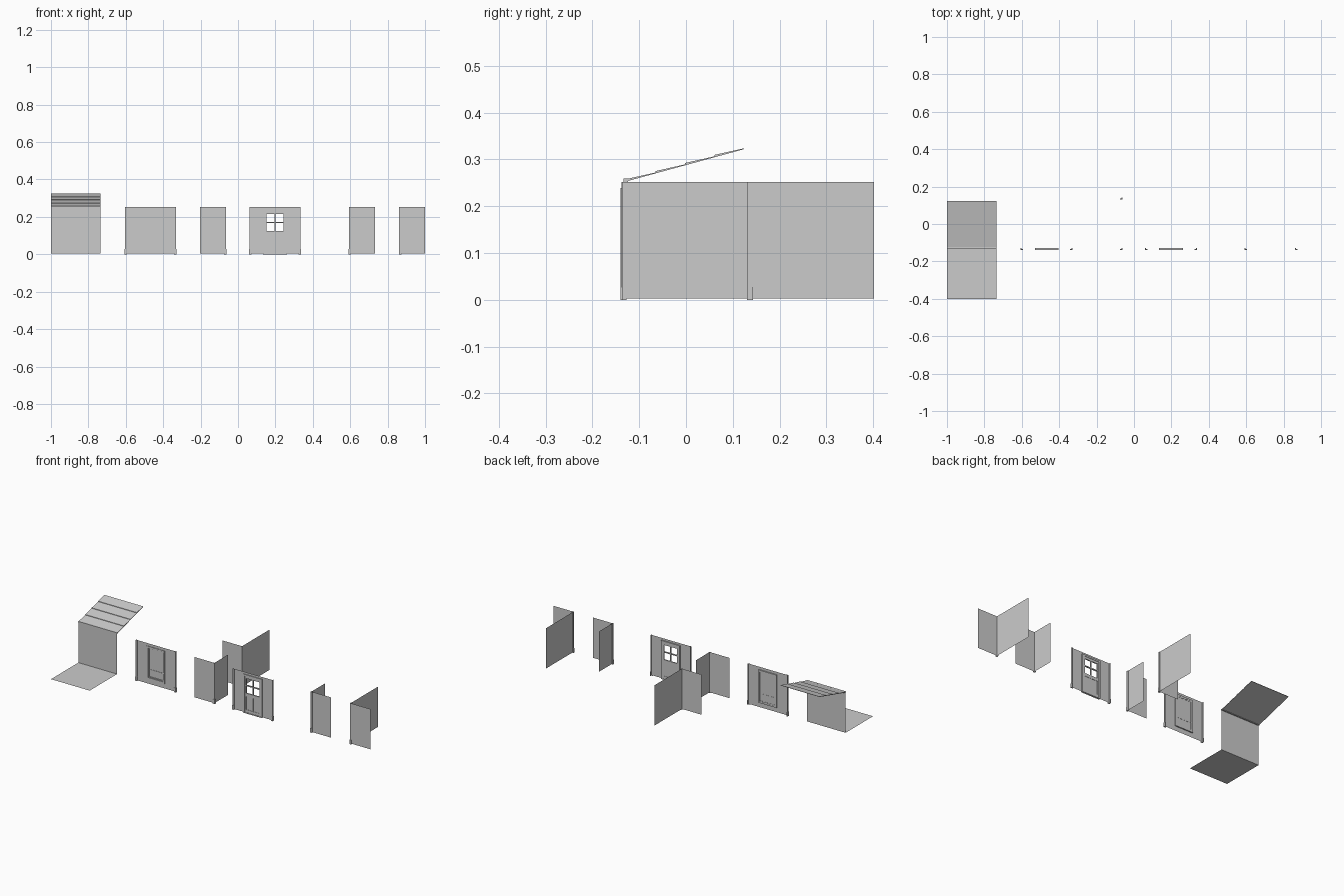
import bpy, bmesh

if "Cube" in bpy.data.objects:
    bpy.data.objects.remove(bpy.data.objects["Cube"])

Y0 = -0.135          # front wall line
H0, H1 = 0.003, 0.252
FULL, HALF = 0.267, 0.134


def finish(name, bm, recalc=True):
    if recalc:
        bmesh.ops.recalc_face_normals(bm, faces=bm.faces)
    me = bpy.data.meshes.new(name)
    bm.to_mesh(me)
    bm.free()
    ob = bpy.data.objects.new(name, me)
    bpy.context.collection.objects.link(ob)
    return ob


def strip(name, points, vec):
    """Open ribbon: a path swept along a vector."""
    bm = bmesh.new()
    a = [bm.verts.new(p) for p in points]
    b = [bm.verts.new([p[i] + vec[i] for i in range(3)]) for p in points]
    for i in range(len(a) - 1):
        bm.faces.new((a[i], a[i + 1], b[i + 1], b[i]))
    return finish(name, bm)


def prism(name, points, vec):
    """Closed solid: a polygon swept along a vector."""
    bm = bmesh.new()
    f = bm.faces.new([bm.verts.new(p) for p in points])
    r = bmesh.ops.extrude_face_region(bm, geom=[f], use_keep_orig=True)
    vs = [g for g in r["geom"] if isinstance(g, bmesh.types.BMVert)]
    bmesh.ops.translate(bm, verts=vs, vec=vec)
    return finish(name, bm)


def boxes(name, items):
    """Several boxes (x0, x1, y0, y1, z0, z1) in one object."""
    bm = bmesh.new()
    for x0, x1, y0, y1, z0, z1 in items:
        r = bmesh.ops.create_cube(bm, size=1)
        for v in r["verts"]:
            v.co = ((x0 + x1) / 2 + v.co.x * (x1 - x0),
                    (y0 + y1) / 2 + v.co.y * (y1 - y0),
                    (z0 + z1) / 2 + v.co.z * (z1 - z0))
    return finish(name, bm)


def post(name, cx, cy, s):
    """L-shaped corner post with a thicker foot; s is the outward x side."""
    for part, t, w, z0, z1 in (("post", 0.003, 0.007, 0.001, 0.252),
                               ("foot", 0.005, 0.008, 0, 0.027)):
        pts = [(cx - s * w, cy, z0), (cx - s * w, cy - t, z0),
               (cx + s * t, cy - t, z0), (cx + s * t, cy + w, z0),
               (cx, cy + w, z0), (cx, cy, z0)]
        prism(f"{name}_{part}", pts, (0, 0, z1 - z0))


def pierced_wall(name, cx, hx0, hx1, hz0, hz1):
    """Flat wall with a rectangular opening and posts at both ends."""
    a, b = cx - FULL / 2, cx + FULL / 2
    bm = bmesh.new()
    for x0, x1, z0, z1 in ((a, hx0, H0, H1), (hx1, b, H0, H1),
                           (hx0, hx1, hz1, H1), (hx0, hx1, H0, hz0)):
        if z1 - z0 > 0.001:
            bm.faces.new([bm.verts.new((x, Y0, z)) for x, z in
                          ((x0, z0), (x1, z0), (x1, z1), (x0, z1))])
    finish(name, bm, False)
    post(name + "_left", a, Y0, -1)
    post(name + "_right", b, Y0, 1)


def frame(x0, x1, z0, z1, w, ya, yb, sill=True):
    r = [(x0, x0 + w, ya, yb, z0, z1), (x1 - w, x1, ya, yb, z0, z1),
         (x0 + w, x1 - w, ya, yb, z1 - w, z1)]
    if sill:
        r.append((x0 + w, x1 - w, ya, yb, z0, z0 + w))
    return r


# floor, plain wall and stepped roof
strip("floor_and_wall", [(-1, -0.4, H0), (-1, -0.132, H0), (-1, -0.132, H1)],
      (0.265, 0, 0))
ya, yb, za, zb, n = -0.128, 0.124, 0.253, 0.322, 4
slope = (zb - za) / (yb - ya)
profile = [(-1, ya, za)]
for i in range(n):
    p, q = ya + (yb - ya) * i / n, ya + (yb - ya) * (i + 1) / n
    profile += [(-1, p, za + slope * (p - ya) + 0.005),
                (-1, q, za + slope * (q - ya) + 0.002)]
profile.append((-1, yb, zb))
prism("roof_boards", profile, (0.265, 0, 0))
boxes("roof_edge_trim", [(-1, -0.735, -0.134, -0.124, 0.252, 0.259)])

# window wall
wx = -0.467
pierced_wall("window_wall", wx, wx - 0.056, wx + 0.056, 0.037, 0.23)
boxes("window_frame", frame(wx - 0.062, wx + 0.062, 0.032, 0.235, 0.010, -0.138, -0.128))
boxes("window_sash", frame(wx - 0.052, wx + 0.052, 0.042, 0.225, 0.005, -0.134, -0.129))
strip("window_pane", [(wx - 0.05, -0.130, 0.044), (wx + 0.05, -0.130, 0.044)],
      (0, 0, 0.18))
boxes("window_rail", [(wx - 0.048, wx + 0.048, -0.132, -0.129, 0.088, 0.092)])

# door wall
dx = 0.197
pierced_wall("door_wall", dx, dx - 0.058, dx + 0.058, H0, 0.232)
boxes("door_frame", frame(dx - 0.064, dx + 0.064, 0, 0.239, 0.010, -0.140, -0.128, False)
      + [(dx - 0.054, dx + 0.054, -0.140, -0.128, 0, 0.005)])
ds = []
for s in (-1, 1):
    u, v = sorted((dx + s * 0.045, dx + s * 0.055))
    ds.append((u, v, -0.137, -0.130, 0.004, 0.23))
for z0, z1 in ((0.004, 0.022), (0.105, 0.124), (0.168, 0.174), (0.215, 0.23)):
    ds.append((dx - 0.045, dx + 0.045, -0.137, -0.130, z0, z1))
for z0, z1 in ((0.022, 0.105), (0.124, 0.168), (0.174, 0.215)):
    ds.append((dx - 0.003, dx + 0.003, -0.137, -0.130, z0, z1))
for s in (-1, 1):
    u, v = sorted((dx + s * 0.003, dx + s * 0.045))
    ds.append((u, v, -0.135, -0.132, 0.022, 0.105))
boxes("door_leaf", ds)

# convex corner walls: two on the right-hand side, two on the left-hand side
for name, cx, cy, s, depth in (("right_corner_short", -0.067, Y0, 1, HALF),
                               ("right_corner_long", -0.067, -Y0, 1, FULL),
                               ("left_corner_short", 0.597, Y0, -1, HALF),
                               ("left_corner_long", 0.865, Y0, -1, FULL)):
    strip(name, [(cx - s * 0.135, cy, H0), (cx, cy, H0), (cx, cy + depth, H0)],
          (0, 0, H1 - H0))
    post(name, cx, cy, s)
